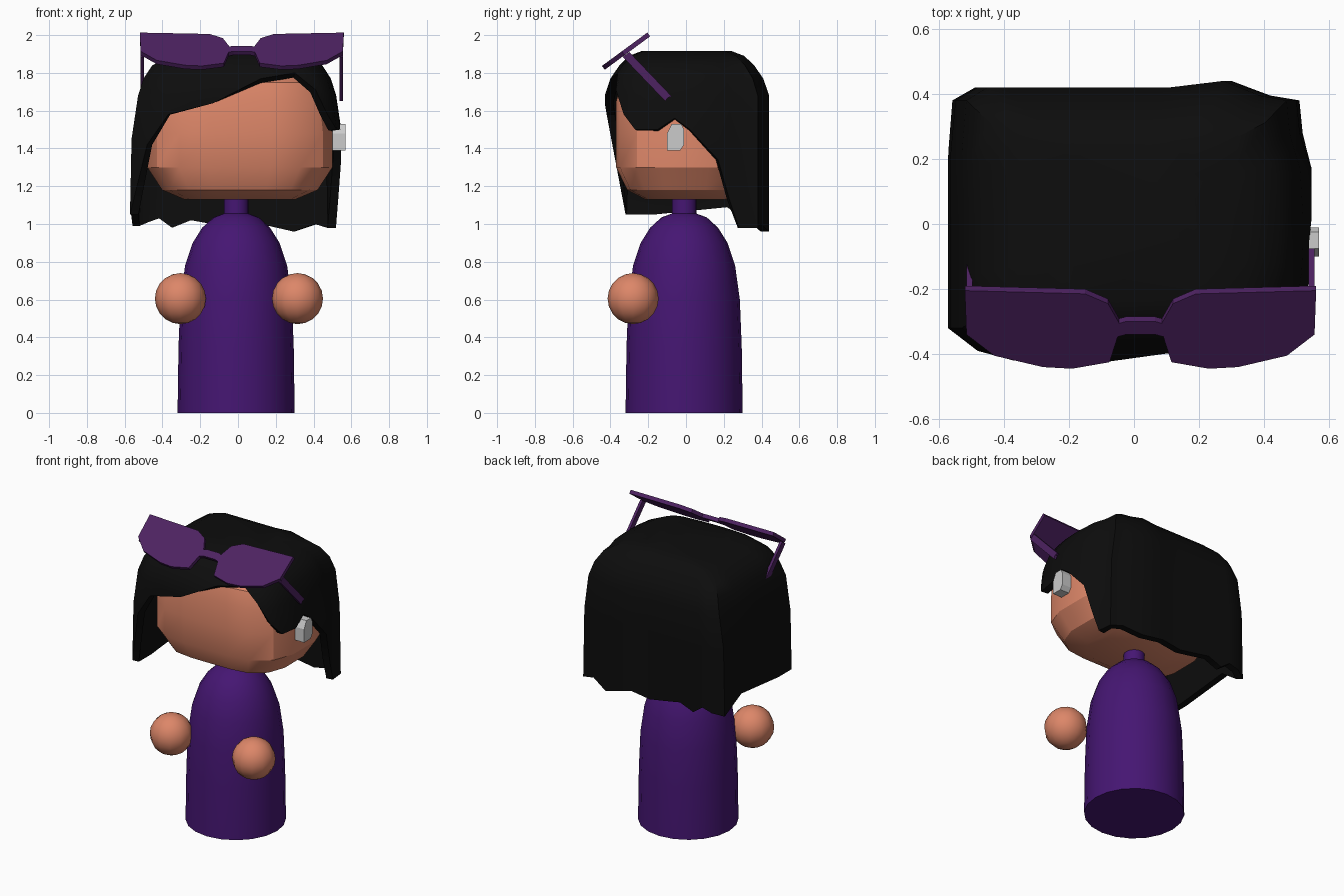
import bpy, bmesh, math
from mathutils import Vector

if "Cube" in bpy.data.objects:
    bpy.data.objects.remove(bpy.data.objects["Cube"])


def material(name, rgb):
    m = bpy.data.materials.new(name)
    m.diffuse_color = (*rgb, 1)
    m.use_nodes = True
    m.node_tree.nodes["Principled BSDF"].inputs["Base Color"].default_value = m.diffuse_color
    return m


skin = material("skin", (0.72, 0.24, 0.14))
robe = material("robe_purple", (0.06, 0.008, 0.17))
black = material("hair_black", (0.004, 0.004, 0.004))
plum = material("glasses_plum", (0.075, 0.016, 0.12))


def finish(name, bm, mat=None, angle=35, thickness=0):
    bmesh.ops.remove_doubles(bm, verts=bm.verts, dist=0.0005)
    bmesh.ops.recalc_face_normals(bm, faces=bm.faces)
    me = bpy.data.meshes.new(name)
    bm.to_mesh(me)
    bm.free()
    ob = bpy.data.objects.new(name, me)
    bpy.context.collection.objects.link(ob)
    if mat:
        me.materials.append(mat)
    bpy.ops.object.select_all(action='DESELECT')
    ob.select_set(True)
    bpy.context.view_layer.objects.active = ob
    if thickness:
        s = ob.modifiers.new("thickness", 'SOLIDIFY')
        s.thickness = thickness
        s.offset = -1
        bpy.ops.object.modifier_apply(modifier=s.name)
    if angle:
        bpy.ops.object.shade_smooth_by_angle(angle=math.radians(angle))
    return ob


def loft(rings, cap_first=True, cap_last=True):
    bm = bmesh.new()
    vs = [[bm.verts.new(p) for p in r] for r in rings]
    n = len(vs[0])
    for a, b in zip(vs, vs[1:]):
        for i in range(n):
            j = (i + 1) % n
            bm.faces.new((a[i], a[j], b[j], b[i]))
    if cap_first:
        bm.faces.new(vs[0])
    if cap_last:
        bm.faces.new(vs[-1])
    return bm


def prism(points, direction):
    d = Vector(direction)
    return loft([points, [Vector(p) + d for p in points]])


# Body and neck: one turned profile (radius, z)
profile = [(0.31, 0), (0.305, 0.35), (0.295, 0.6), (0.27, 0.78), (0.23, 0.9),
           (0.18, 0.98), (0.12, 1.035), (0.065, 1.055), (0.065, 1.15)]
circle = [(math.cos(i * math.tau / 20), math.sin(i * math.tau / 20)) for i in range(20)]
finish("body", loft([[(-0.01 + r * c, -0.01 + r * s, z) for c, s in circle]
                     for r, z in profile]), robe, 40)

# Floating round hands
for side, x in (("left", -0.305), ("right", 0.315)):
    bpy.ops.mesh.primitive_uv_sphere_add(segments=12, ring_count=10, radius=0.135,
                                         location=(x, -0.28, 0.605))
    hand = bpy.context.object
    hand.name = side + "_hand"
    hand.data.materials.append(skin)
    bpy.ops.object.shade_smooth_by_angle(angle=math.radians(40))

# Head: rounded block with a flat face panel
q = [(0.165, 0.37), (0.32, 0.35), (0.44, 0.26), (0.49, 0.12)]
outline = ([(x, -y) for x, y in q] + [(x, y) for x, y in reversed(q)]
           + [(-x, y) for x, y in q] + [(-x, -y) for x, y in reversed(q)])
levels = [(1.13, 0.60, 0.58), (1.18, 0.84, 0.84), (1.30, 1, 1), (1.48, 1, 1),
          (1.65, 0.96, 1), (1.75, 0.88, 0.92), (1.82, 0.68, 0.68)]
finish("head", loft([[(0.01 + x * sx, y * sy, z) for x, y in outline]
                     for z, sx, sy in levels]), skin, 30)

# Hair shell: plan outline with a hem height per strand (x, y, hem z)
hem = [(-0.14, -0.43, 1.64), (0.14, -0.425, 1.77), (0.36, -0.41, 1.80),
       (0.455, -0.38, 1.71), (0.50, -0.33, 1.58), (0.54, -0.27, 1.50),
       (0.56, -0.15, 1.50), (0.565, -0.06, 1.56), (0.565, 0.02, 1.50),
       (0.555, 0.17, 1.34), (0.535, 0.23, 1.13), (0.52, 0.28, 0.98),
       (0.51, 0.38, 0.98), (0.42, 0.395, 1.0), (0.30, 0.44, 0.96),
       (0.12, 0.42, 1.0), (-0.02, 0.42, 0.98), (-0.14, 0.42, 1.0),
       (-0.25, 0.42, 1.02), (-0.35, 0.42, 0.98), (-0.42, 0.42, 1.03),
       (-0.49, 0.42, 1.01), (-0.56, 0.38, 0.99), (-0.575, 0.22, 1.09),
       (-0.575, 0.02, 1.07), (-0.575, -0.18, 1.05), (-0.575, -0.32, 1.05),
       (-0.49, -0.39, 1.42), (-0.39, -0.42, 1.58)]
crown = [(1.915, 0.35, 0.55), (1.89, 0.62, 0.70), (1.84, 0.79, 0.82),
         (1.77, 0.87, 0.93), (1.68, 0.92, 1), (1.45, 0.98, 1), (0.9, 1, 1)]


def scale_at(z):
    for (z0, a0, b0), (z1, a1, b1) in zip(crown, crown[1:]):
        if z >= z1:
            t = (z0 - z) / (z0 - z1)
            return a0 + (a1 - a0) * t, b0 + (b1 - b0) * t
    return 1, 1


rings = []
for level, _, _ in crown:
    ring = []
    for x, y, bottom in hem:
        z = max(level, bottom)
        sx, sy = scale_at(z)
        ring.append((x * sx, y * sy, z))
    rings.append(ring)
bm = loft(rings, True, False)
bmesh.ops.dissolve_degenerate(bm, edges=bm.edges, dist=0.0005)
finish("hair", bm, black, 40, 0.045)

# Glasses resting on the hair: all pieces lie on one tilted plane
NORMAL = Vector((0, -0.593, 0.805)) * 0.025


def on_plane(dx, y):
    return (0.02 + dx, y, 1.905 + (y + 0.31) * 0.735)


lens = [(0.54, -0.19), (0.17, -0.20), (0.10, -0.23), (0.06, -0.30), (0.095, -0.41),
        (0.21, -0.43), (0.30, -0.425), (0.45, -0.39), (0.535, -0.325)]
for side, s in (("left", -1), ("right", 1)):
    finish(side + "_lens", prism([on_plane(s * x, y) for x, y in lens], NORMAL), plum, 0)
    arm = [(-0.30, 1.91), (-0.075, 1.675), (-0.095, 1.67), (-0.11, 1.65), (-0.335, 1.885)]
    finish(side + "_temple_arm",
           prism([(0.02 + s * 0.535, y, z) for y, z in arm], (-s * 0.018, 0, 0)), plum, 0)
bridge = [(-0.10, -0.30), (-0.045, -0.285), (0.045, -0.285), (0.10, -0.30),
          (0.10, -0.34), (0.045, -0.325), (-0.045, -0.325), (-0.10, -0.34)]
finish("glasses_bridge", prism([on_plane(x, y) for x, y in bridge], NORMAL), plum, 0)

# Earpiece on the right side only
ear = [(-0.075, 1.53), (-0.025, 1.53), (-0.01, 1.50), (-0.01, 1.42), (-0.03, 1.39),
       (-0.10, 1.39), (-0.10, 1.48)]
finish("earpiece", prism([(0.50, y, z) for y, z in ear], (0.068, 0, 0)), None, 0)
